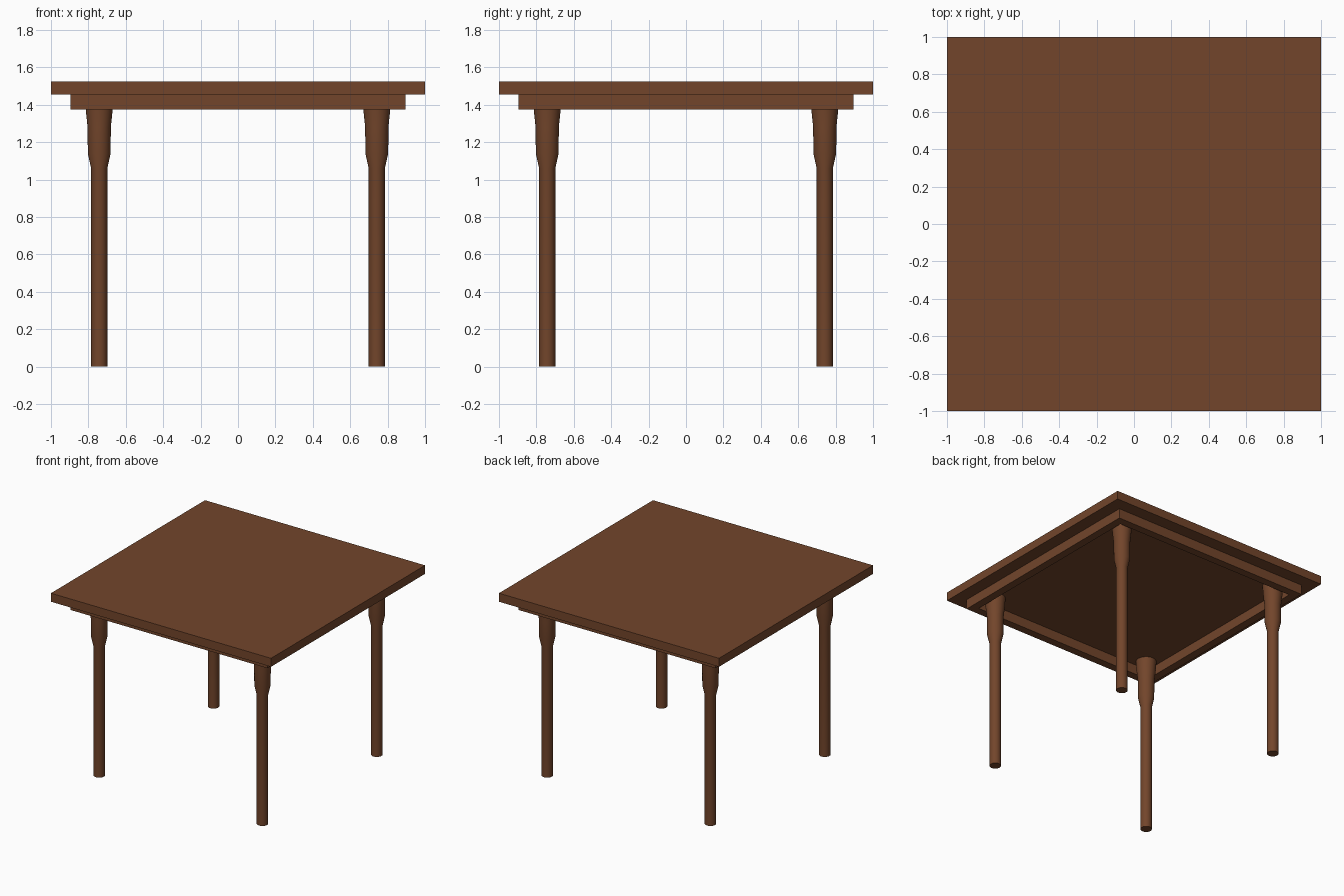
import bpy, bmesh
from math import cos, sin, tau

if "Cube" in bpy.data.objects:
    bpy.data.objects.remove(bpy.data.objects["Cube"])

wood = bpy.data.materials.new("brown_wood")
wood.diffuse_color = (0.17, 0.06, 0.024, 1)
wood.use_nodes = True
wood.node_tree.nodes["Principled BSDF"].inputs["Base Color"].default_value = wood.diffuse_color

TOP_UNDER, TOP_Z, APRON_Z = 1.455, 1.525, 1.375


def add_object(name, bm):
    bmesh.ops.recalc_face_normals(bm, faces=bm.faces)
    mesh = bpy.data.meshes.new(name)
    bm.to_mesh(mesh)
    bm.free()
    mesh.materials.append(wood)
    obj = bpy.data.objects.new(name, mesh)
    bpy.context.collection.objects.link(obj)
    return obj


def square_ring(bm, half, z):
    return [bm.verts.new((x * half, y * half, z))
            for x, y in ((-1, -1), (1, -1), (1, 1), (-1, 1))]


def bridge(bm, a, b):
    n = len(a)
    for i in range(n):
        j = (i + 1) % n
        bm.faces.new((a[i], a[j], b[j], b[i]))


# Square tabletop slab
bm = bmesh.new()
low, high = square_ring(bm, 1.0, TOP_UNDER), square_ring(bm, 1.0, TOP_Z)
bridge(bm, low, high)
bm.faces.new(low)
bm.faces.new(high)
add_object("tabletop", bm)

# Hollow apron frame under the top
bm = bmesh.new()
rings = [square_ring(bm, h, z) for h, z in
         ((0.895, APRON_Z), (0.895, TOP_UNDER), (0.83, TOP_UNDER), (0.83, APRON_Z))]
for i in range(4):
    bridge(bm, rings[i], rings[(i + 1) % 4])
add_object("apron", bm)

# Turned legs: (radius, height) profile spun around each leg axis
PROFILE = [(0.043, 0), (0.043, 1.06), (0.061, 1.14), (0.062, 1.28),
           (0.072, APRON_Z), (0.078, TOP_UNDER)]
SIDES = 32
LEG = 0.742
for side, x in (("left", -LEG), ("right", LEG)):
    for end, y in (("front", -LEG), ("back", LEG)):
        bm = bmesh.new()
        rings = [[bm.verts.new((r * cos(tau * i / SIDES), r * sin(tau * i / SIDES), z))
                  for i in range(SIDES)] for r, z in PROFILE]
        for a, b in zip(rings, rings[1:]):
            bridge(bm, a, b)
        bm.faces.new(rings[0])
        bm.faces.new(rings[-1])
        leg = add_object(f"{end}_{side}_leg", bm)
        leg.location = (x, y, 0)
        bpy.ops.object.select_all(action="DESELECT")
        leg.select_set(True)
        bpy.context.view_layer.objects.active = leg
        bpy.ops.object.shade_smooth_by_angle()
